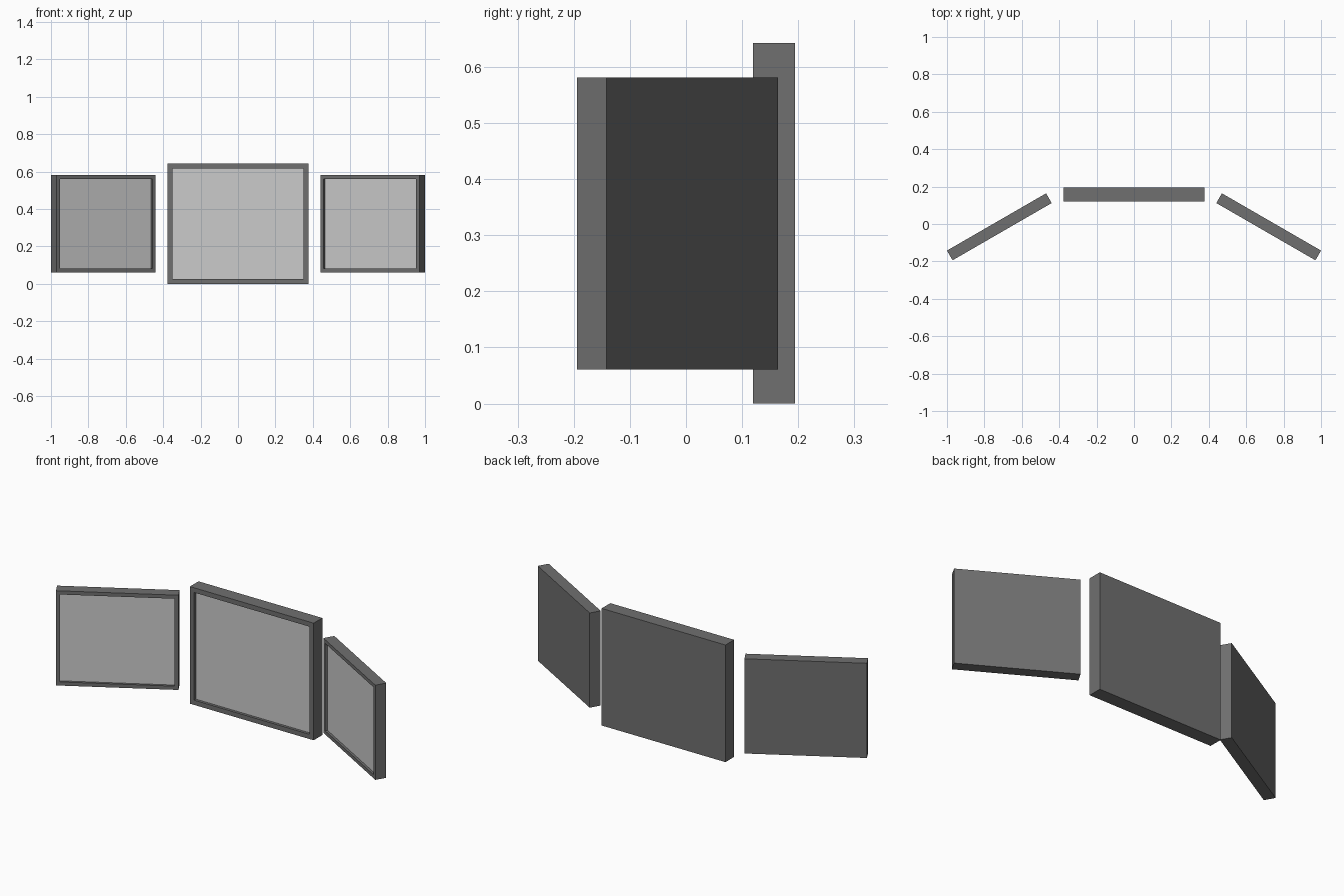
import bpy, bmesh, math

if "Cube" in bpy.data.objects:
    bpy.data.objects.remove(bpy.data.objects["Cube"])


def make_mat(name, v):
    m = bpy.data.materials.new(name)
    m.diffuse_color = (v, v, v, 1)
    m.use_nodes = True
    m.node_tree.nodes["Principled BSDF"].inputs["Base Color"].default_value = m.diffuse_color
    return m


casing = make_mat("dark grey casing", 0.16)
screen = make_mat("light grey screen", 0.6)


def monitor(name, size, border, depth, loc, angle):
    """Box with a framed, recessed screen on its -y face."""
    bm = bmesh.new()
    bmesh.ops.create_cube(bm, size=1)
    bmesh.ops.scale(bm, vec=size, verts=bm.verts)
    bm.normal_update()
    front = min(bm.faces, key=lambda f: f.normal.y)
    # bezel, then recess walls
    bmesh.ops.inset_region(bm, faces=[front], thickness=border, use_even_offset=True)
    ret = bmesh.ops.extrude_discrete_faces(bm, faces=[front])
    panel = ret["faces"][0]
    bmesh.ops.translate(bm, vec=(0, depth, 0), verts=panel.verts)
    panel.material_index = 1
    bmesh.ops.recalc_face_normals(bm, faces=bm.faces)
    me = bpy.data.meshes.new(name)
    bm.to_mesh(me)
    bm.free()
    me.materials.append(casing)
    me.materials.append(screen)
    ob = bpy.data.objects.new(name, me)
    ob.location = loc
    ob.rotation_euler = (0, 0, math.radians(angle))
    bpy.context.collection.objects.link(ob)


# large centre display and two angled side displays
monitor("centre_display", (0.752, 0.075, 0.643), 0.026, 0.015, (0, 0.157, 0.3215), 0)
for side, s in (("left", -1), ("right", 1)):
    monitor(side + "_display", (0.612, 0.06, 0.52), 0.02, 0.013,
            (s * 0.72, -0.015, 0.321), -30 * s)
